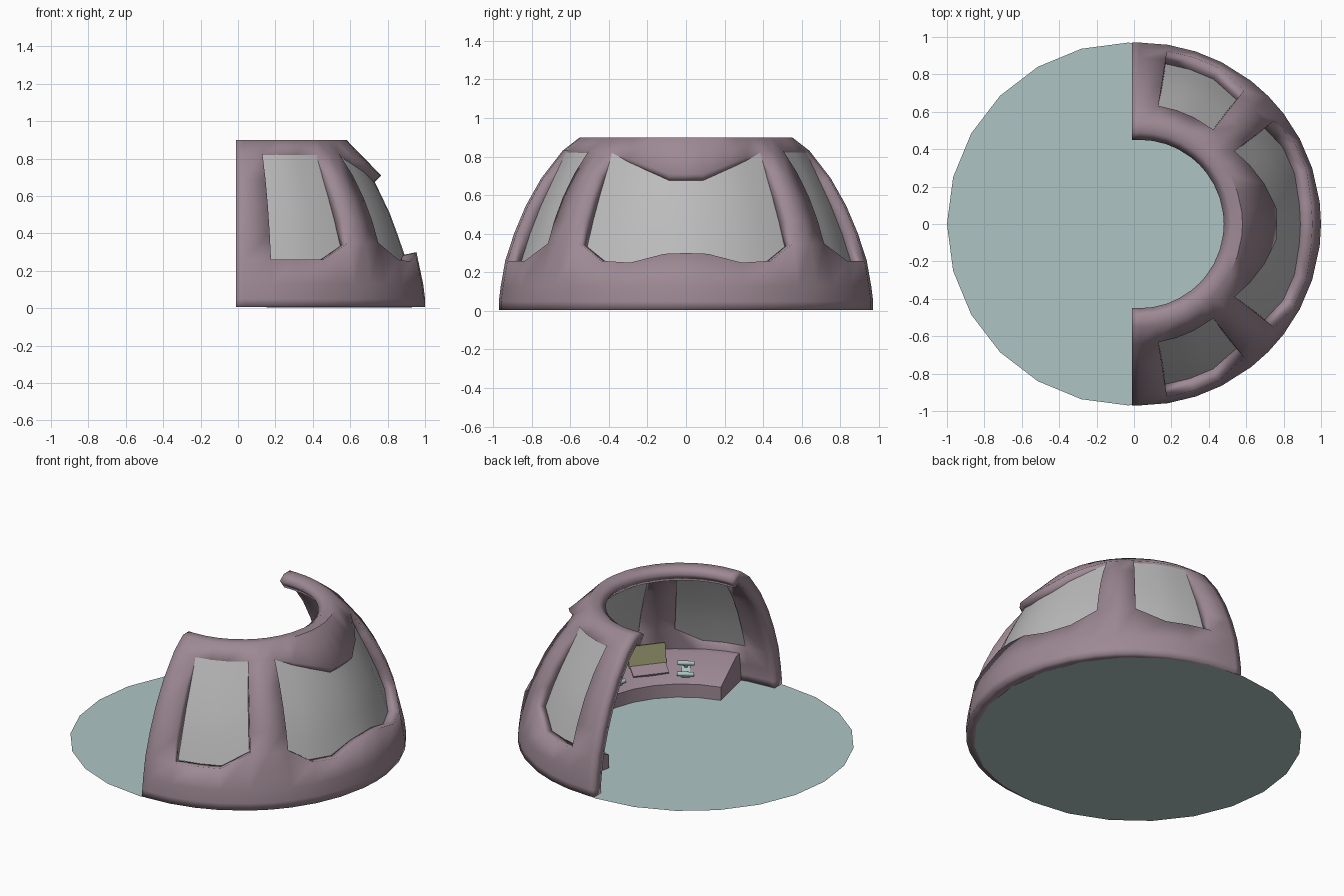
import bpy, bmesh, math
from mathutils import Matrix, Vector

if "Cube" in bpy.data.objects:
    bpy.data.objects.remove(bpy.data.objects["Cube"])

CENTRE = 0.03      # centre of the curved shell on x
CUT = -0.012       # plane where the shell is cut open


def material(name, rgb):
    m = bpy.data.materials.new(name)
    m.use_nodes = True
    m.diffuse_color = (*rgb, 1)
    m.node_tree.nodes["Principled BSDF"].inputs["Base Color"].default_value = (*rgb, 1)
    m.node_tree.nodes["Principled BSDF"].inputs["Roughness"].default_value = 0.6
    return m


MAUVE = material("mauve hull", (0.34, 0.25, 0.295))
GREY = material("grey window", (0.50, 0.50, 0.50))
TEAL = material("pale teal", (0.42, 0.56, 0.55))
OLIVE = material("olive screen", (0.30, 0.30, 0.16))


def finish(name, bm, mat, smooth=None):
    bmesh.ops.recalc_face_normals(bm, faces=bm.faces)
    mesh = bpy.data.meshes.new(name)
    bm.to_mesh(mesh)
    bm.free()
    mesh.materials.append(mat)
    obj = bpy.data.objects.new(name, mesh)
    bpy.context.collection.objects.link(obj)
    if smooth:
        bpy.ops.object.select_all(action="DESELECT")
        obj.select_set(True)
        bpy.context.view_layer.objects.active = obj
        bpy.ops.object.shade_smooth_by_angle(angle=math.radians(smooth))
    return obj


def lerp(points, t):
    """Piecewise linear lookup in a list of (key, value) pairs."""
    if t <= points[0][0]:
        return points[0][1]
    for (a, va), (b, vb) in zip(points, points[1:]):
        if t <= b:
            return va + (vb - va) * (t - a) / (b - a)
    return points[-1][1]


def polar(r, deg, z):
    a = math.radians(deg)
    return Vector((CENTRE + r * math.cos(a), r * math.sin(a), z))


def grid(bm, columns, closed=False):
    """Skin a list of columns of points; returns faces keyed by (column, row)."""
    rows = [[bm.verts.new(p) for p in col] for col in columns]
    faces = {}
    n = len(rows[0])
    for i in range(len(rows) - 1):
        for j in range(n if closed else n - 1):
            k = (j + 1) % n
            faces[i, j] = bm.faces.new((rows[i][j], rows[i + 1][j], rows[i + 1][k], rows[i][k]))
    if closed:
        bm.faces.new(rows[0])
        bm.faces.new(rows[-1])
    return faces


# Dome shape: radius by height, and window edges by angle from the nose
WALL = [(0, .97), (.05, .97), (.13, .96), (.26, .937), (.45, .875),
        (.61, .80), (.75, .71), (.83, .64), (.9, .55)]
PANE = [(.2, .88), (.3, .857), (.5, .785), (.7, .69), (.83, .62)]
SILL = [(6, .30), (18, .25), (28, .26), (37.5, .35), (52, .35), (63, .26)]
HEAD = [(7, .71), (20, .77), (37.5, .83)]
HALF = [7, 18, 28, 37.5, 44.75, 52, 63, 72, 81, 90, 100]
ANGLES = [-a for a in reversed(HALF)] + [0] + HALF
STEPS = 4


def is_window(deg):
    return abs(deg) < 37.5 or 52 < abs(deg) < 81


def shell_column(deg):
    lo, hi = lerp(SILL, abs(deg)), lerp(HEAD, abs(deg))
    heights = [.006, .05, .13] + [lo + (hi - lo) * k / STEPS for k in range(STEPS + 1)]
    ring = [(lerp(WALL, z), z) for z in heights]
    ring += [(.55, .9), (.49, .9), (.45, .87)]
    if abs(deg) > 90:
        return [Vector((CUT, math.copysign(r, deg), z)) for r, z in ring]
    return [polar(r, deg, z) for r, z in ring]


# Hull frame with window openings, thickened inwards
bm = bmesh.new()
faces = grid(bm, [shell_column(a) for a in ANGLES])
holes = [f for (i, j), f in faces.items()
         if 3 <= j < 3 + STEPS and is_window((ANGLES[i] + ANGLES[i + 1]) / 2)]
bmesh.ops.delete(bm, geom=holes, context="FACES")
hull = finish("hull_frame", bm, MAUVE, 40)
if sum(p.normal.dot(p.center - Vector((CENTRE, 0, .2))) for p in hull.data.polygons) < 0:
    hull.data.flip_normals()
mod = hull.modifiers.new("thickness", "SOLIDIFY")
mod.thickness = 0.075
mod.offset = -1


# Recessed window panes
def window_pane(name, start, end):
    cols = [a for a in ANGLES if start <= a <= end]
    cols[0] -= 1.2
    cols[-1] += 1.2
    columns = []
    for a in cols:
        lo, hi = lerp(SILL, abs(a)) - .012, lerp(HEAD, abs(a)) + .015
        heights = [lo + (hi - lo) * k / STEPS for k in range(STEPS + 1)]
        columns.append([polar(lerp(PANE, z), a, z) for z in heights])
    bm = bmesh.new()
    grid(bm, columns)
    finish(name, bm, GREY, 40)


window_pane("front_window", -37.5, 37.5)
window_pane("left_window", 52, 81)
window_pane("right_window", -81, -52)

# Floor disc
bm = bmesh.new()
bmesh.ops.create_circle(bm, cap_ends=True, segments=24, radius=.97,
                        matrix=Matrix.Translation((-.03, 0, .003)))
finish("floor", bm, TEAL)

# Curved control desk with a sloping top
DESK = [(.59, .004), (.59, .09), (.82, .19), (.9, .19), (.9, .004)]
bm = bmesh.new()
grid(bm, [[polar(r, -78 + 13 * k, z) for r, z in DESK] for k in range(13)], closed=True)
finish("control_desk", bm, MAUVE, 30)


def place(r, deg, z, tilt):
    """Frame on the desk: local x points outward, y along the desk."""
    return (Matrix.Translation(polar(r, deg, z)) @ Matrix.Rotation(math.radians(deg), 4, "Z")
            @ Matrix.Rotation(math.radians(tilt), 4, "Y"))


def add_box(bm, frame, size, at=(0, 0, 0)):
    bmesh.ops.create_cube(bm, size=1, matrix=frame @ Matrix.Translation(at)
                          @ Matrix.Diagonal((*size, 1)))


# Screens and hand controls, on both sides
for side, sign in (("left", 1), ("right", -1)):
    frame = place(.75, 39 * sign, .205, 15)
    bm = bmesh.new()
    add_box(bm, frame, (.02, .23, .15))
    finish(side + "_screen", bm, OLIVE)
    bm = bmesh.new()
    add_box(bm, place(.71, 39 * sign, .13, -23), (.1, .22, .05))
    finish(side + "_screen_base", bm, MAUVE)
    for label, angle in (("inner", 19), ("outer", 57)):
        frame = place(.68, angle * sign, .13, -23)
        bm = bmesh.new()
        add_box(bm, frame, (.1, .05, .015))
        for x, z in ((-.035, .015), (.03, .04)):
            bmesh.ops.create_cone(bm, cap_ends=True, segments=10, radius1=.014, radius2=.014,
                                  depth=.1, matrix=frame @ Matrix.Translation((x, 0, z))
                                  @ Matrix.Rotation(math.pi / 2, 4, "X"))
        add_box(bm, frame, (.015, .02, .05), (.03, 0, .02))
        finish(f"{side}_{label}_hand_control", bm, TEAL, 40)
